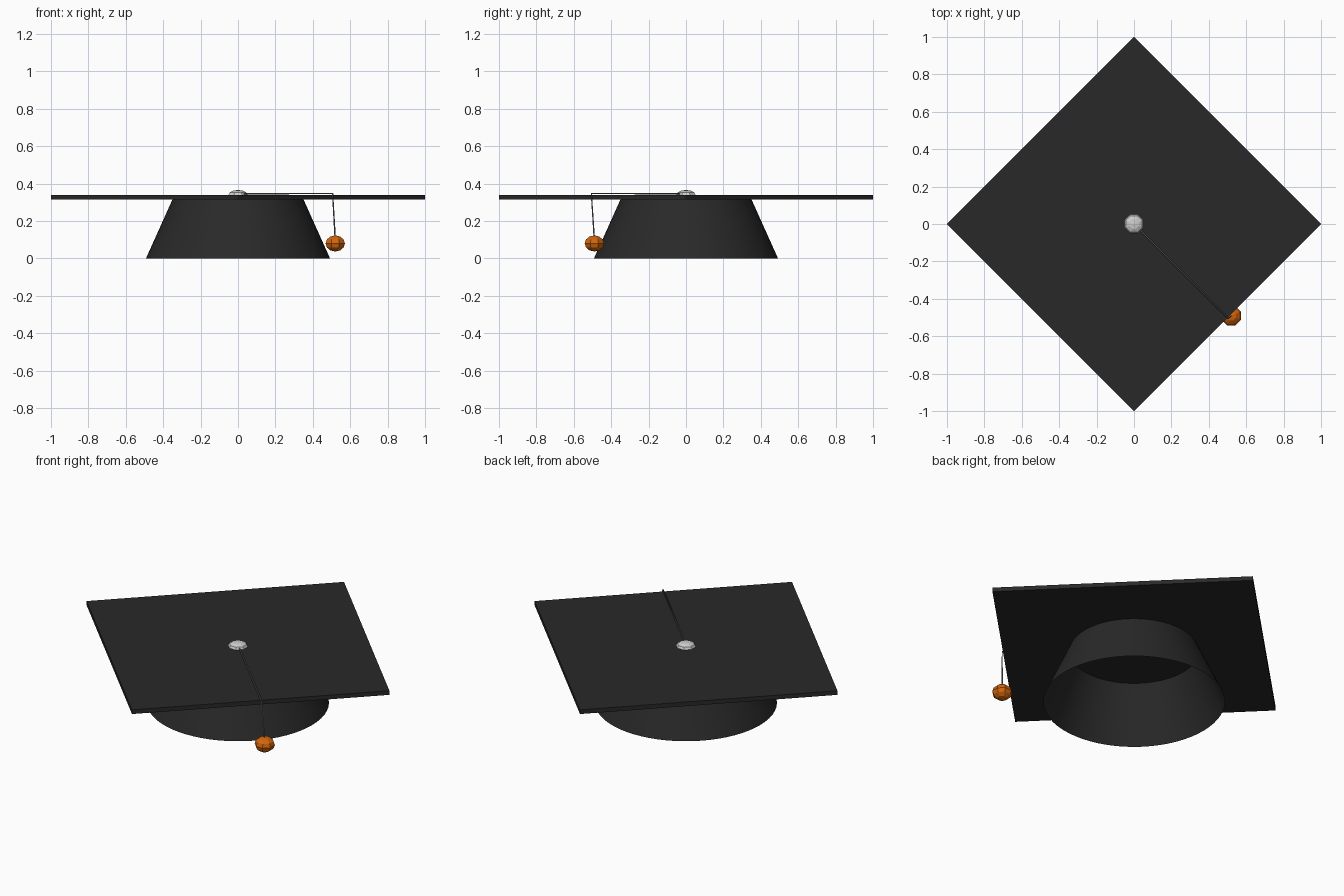
import bpy, bmesh, math
from mathutils import Matrix

if "Cube" in bpy.data.objects:
    bpy.data.objects.remove(bpy.data.objects["Cube"])


def material(name, rgb):
    m = bpy.data.materials.new(name)
    m.diffuse_color = (*rgb, 1)
    m.use_nodes = True
    m.node_tree.nodes["Principled BSDF"].inputs["Base Color"].default_value = m.diffuse_color
    return m


BLACK = material("black_cloth", (0.022, 0.022, 0.022))
SILVER = material("silver", (0.6, 0.6, 0.6))
GREY = material("cord_grey", (0.15, 0.15, 0.15))
ORANGE = material("orange", (0.65, 0.13, 0.004))


def finish(bm, name, mat):
    me = bpy.data.meshes.new(name)
    bm.to_mesh(me)
    bm.free()
    ob = bpy.data.objects.new(name, me)
    bpy.context.collection.objects.link(ob)
    me.materials.append(mat)
    return ob


def cone(name, mat, r1, r2, z0, z1, sides, caps=True, turn=0.0):
    bm = bmesh.new()
    bmesh.ops.create_cone(
        bm, cap_ends=caps, segments=sides, radius1=r1, radius2=r2, depth=z1 - z0,
        matrix=Matrix.Translation((0, 0, (z0 + z1) / 2)) @ Matrix.Rotation(turn, 4, 'Z'))
    return finish(bm, name, mat)


def bead(name, mat, centre, radius, half_height):
    bm = bmesh.new()
    bmesh.ops.create_uvsphere(
        bm, u_segments=8, v_segments=6, radius=1,
        matrix=Matrix.Translation(centre) @ Matrix.Diagonal((radius, radius, half_height, 1))
        @ Matrix.Rotation(math.pi / 8, 4, 'Z'))
    return finish(bm, name, mat)


# Square board, corners on the axes
cone("board", BLACK, 1, 1, 0.315, 0.34, 4)

# Hollow skull cap, open below
cap = cone("skull_cap", BLACK, 0.492, 0.35, 0.0, 0.316, 64, caps=False)
cap.data.shade_smooth()

# Button on top and tassel bead
bead("button", SILVER, (0, 0, 0.34), 0.055, 0.026)
bead("tassel_bead", ORANGE, (0.52, -0.49, 0.08), 0.056, 0.043)

# Cord across the board and over the edge
curve = bpy.data.curves.new("tassel_cord", 'CURVE')
curve.dimensions = '3D'
curve.bevel_depth = 0.004
curve.bevel_resolution = 1
curve.use_fill_caps = True
path = [(0, 0, 0.346), (0.506, -0.506, 0.346), (0.52, -0.49, 0.1)]
spline = curve.splines.new('POLY')
spline.points.add(len(path) - 1)
for p, co in zip(spline.points, path):
    p.co = (*co, 1)
curve.materials.append(GREY)
cord = bpy.data.objects.new("tassel_cord", curve)
bpy.context.collection.objects.link(cord)
